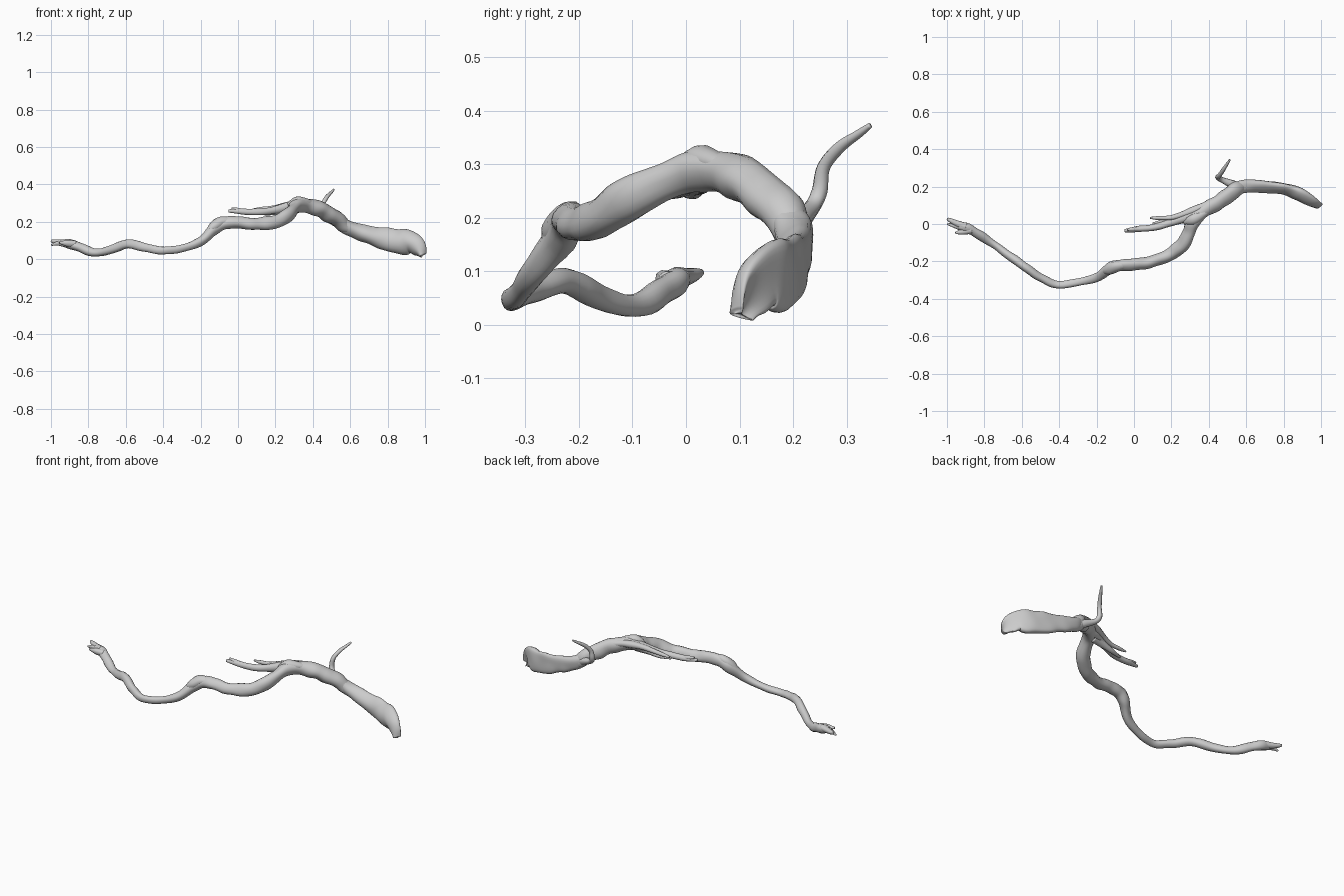
import bpy, bmesh, math
from mathutils import Vector, noise


def spline(pts, steps):
    """Catmull-Rom resampling of rows (x, y, z, half width, half height)."""
    rows = [list(p) + [p[3]] if len(p) == 4 else list(p) for p in pts]
    out, n = [], len(rows)
    for i in range(n - 1):
        a, b = rows[max(i - 1, 0)], rows[i]
        c, d = rows[i + 1], rows[min(i + 2, n - 1)]
        for k in range(steps):
            t = k / steps
            out.append([0.5 * (2 * q + (r - p) * t + (2 * p - 5 * q + 4 * r - s) * t * t
                               + (3 * q - p - 3 * r + s) * t ** 3)
                        for p, q, r, s in zip(a, b, c, d)])
    out.append(rows[-1])
    return out


def limb(name, pts, sides=16, steps=6, ref=(0, 0, 1), rough=0.25, curl=0.0):
    """Tapering wooden limb with gnarled, slightly fluted skin."""
    rows = spline(pts, steps)
    ref = Vector(ref).normalized()
    bm = bmesh.new()
    rings = []
    for i, row in enumerate(rows):
        c = Vector(row[:3])
        t = (Vector(rows[min(i + 1, len(rows) - 1)][:3])
             - Vector(rows[max(i - 1, 0)][:3])).normalized()
        side = t.cross(ref).normalized()
        up = side.cross(t)
        w, h = row[3], row[4]
        bend = curl * i / len(rows)
        ring = []
        for j in range(sides):
            a = 2 * math.pi * j / sides
            d = side * math.cos(a) * w + up * math.sin(a) * h
            d += side * bend * (math.sin(a) ** 2 - 0.5)
            f = 1 + rough * noise.noise((c + d) * 14) + 0.05 * math.sin(3 * a + i * 0.12)
            ring.append(bm.verts.new(c + d * f))
        rings.append(ring)
    for r0, r1 in zip(rings, rings[1:]):
        for j in range(sides):
            k = (j + 1) % sides
            bm.faces.new((r0[j], r0[k], r1[k], r1[j]))
    # end caps
    for ring in (rings[0], rings[-1]):
        mid = sum((v.co for v in ring), Vector()) / sides
        tip = bm.verts.new(mid)
        for j in range(sides):
            bm.faces.new((ring[j], ring[(j + 1) % sides], tip))
    bmesh.ops.recalc_face_normals(bm, faces=bm.faces)
    mesh = bpy.data.meshes.new(name)
    bm.to_mesh(mesh)
    bm.free()
    for p in mesh.polygons:
        p.use_smooth = True
    ob = bpy.data.objects.new(name, mesh)
    bpy.context.collection.objects.link(ob)
    return ob


# long winding stem
limb("main_stem", [
    (-0.94, -0.01, 0.088, 0.016), (-0.90, -0.018, 0.08, 0.025), (-0.85, -0.042, 0.064, 0.025),
    (-0.77, -0.095, 0.036, 0.023), (-0.69, -0.152, 0.046, 0.023), (-0.59, -0.225, 0.081, 0.022),
    (-0.50, -0.285, 0.064, 0.022), (-0.41, -0.325, 0.047, 0.02), (-0.30, -0.312, 0.06, 0.021),
    (-0.20, -0.288, 0.093, 0.024), (-0.13, -0.237, 0.158, 0.031), (-0.07, -0.222, 0.193, 0.032),
    (0.01, -0.216, 0.194, 0.034), (0.10, -0.198, 0.186, 0.033), (0.19, -0.165, 0.196, 0.034),
    (0.255, -0.115, 0.227, 0.036), (0.29, -0.05, 0.262, 0.036), (0.315, 0.01, 0.284, 0.036),
    (0.37, 0.065, 0.284, 0.037), (0.44, 0.11, 0.266, 0.041), (0.51, 0.16, 0.227, 0.042),
    (0.57, 0.195, 0.18, 0.038), (0.62, 0.202, 0.155, 0.026)])

# flattened, curled broad end
limb("flared_end", [
    (0.54, 0.182, 0.205, 0.03, 0.03), (0.585, 0.203, 0.173, 0.038, 0.04),
    (0.65, 0.207, 0.145, 0.034, 0.043), (0.73, 0.203, 0.122, 0.032, 0.051),
    (0.81, 0.193, 0.102, 0.03, 0.063), (0.88, 0.17, 0.09, 0.036, 0.068),
    (0.93, 0.143, 0.087, 0.032, 0.056), (0.968, 0.117, 0.052, 0.02, 0.044),
    (0.988, 0.104, 0.02, 0.012, 0.022)], sides=24, curl=-0.03, rough=0.12)

# upright side twig
limb("side_twig", [
    (0.56, 0.20, 0.18, 0.024), (0.51, 0.218, 0.2, 0.02), (0.465, 0.238, 0.222, 0.016),
    (0.45, 0.25, 0.25, 0.014), (0.455, 0.257, 0.295, 0.012), (0.475, 0.287, 0.332, 0.011),
    (0.498, 0.322, 0.357, 0.009), (0.513, 0.344, 0.373, 0.005)],
    sides=10, ref=(0.5, 1, -0.5), rough=0.2)

# cluster of splintered strands trailing from the crown
strands = {
    "strand_long": [(0.38, 0.07, 0.29, 0.026), (0.29, 0.04, 0.286, 0.028),
                    (0.21, 0.01, 0.265, 0.023), (0.11, -0.018, 0.252, 0.018),
                    (0.02, -0.027, 0.255, 0.017), (-0.05, -0.036, 0.258, 0.008)],
    "strand_fork": [(0.04, -0.025, 0.256, 0.014), (-0.01, -0.028, 0.266, 0.011),
                    (-0.035, -0.03, 0.272, 0.006)],
    "strand_upper": [(0.42, 0.115, 0.288, 0.02), (0.36, 0.09, 0.298, 0.018),
                     (0.28, 0.058, 0.293, 0.018), (0.2, 0.034, 0.276, 0.013),
                     (0.13, 0.032, 0.27, 0.01), (0.085, 0.033, 0.268, 0.005)],
    "strand_lower": [(0.31, 0.03, 0.272, 0.025), (0.24, 0.022, 0.262, 0.022),
                     (0.17, 0.016, 0.248, 0.014), (0.10, 0.0, 0.244, 0.007)],
    "strand_stub": [(0.37, 0.08, 0.296, 0.016), (0.39, 0.093, 0.308, 0.012),
                    (0.4, 0.103, 0.306, 0.006)],
    "crown_knot": [(0.27, 0.01, 0.285, 0.014), (0.31, 0.022, 0.306, 0.026),
                   (0.36, 0.045, 0.305, 0.022), (0.42, 0.085, 0.288, 0.012)],
}
for name, pts in strands.items():
    limb(name, pts, sides=10)

# forked tips at the thin end
tips = {
    "tip_back": [(-0.90, -0.015, 0.087, 0.02), (-0.95, 0.004, 0.091, 0.015),
                 (-0.98, 0.018, 0.095, 0.011), (-0.998, 0.028, 0.098, 0.006)],
    "tip_middle": [(-0.91, -0.02, 0.081, 0.02), (-0.96, -0.01, 0.085, 0.012),
                   (-0.997, 0.0, 0.076, 0.005)],
    "tip_front": [(-0.87, -0.033, 0.08, 0.02), (-0.915, -0.041, 0.085, 0.016),
                  (-0.955, -0.048, 0.089, 0.006)],
}
for name, pts in tips.items():
    limb(name, pts, sides=10)

# worn knot where the stem bends
limb("bend_knot", [(-0.16, -0.25, 0.145, 0.018), (-0.125, -0.24, 0.175, 0.03),
                   (-0.09, -0.228, 0.199, 0.031), (-0.04, -0.222, 0.205, 0.018)], sides=12)
